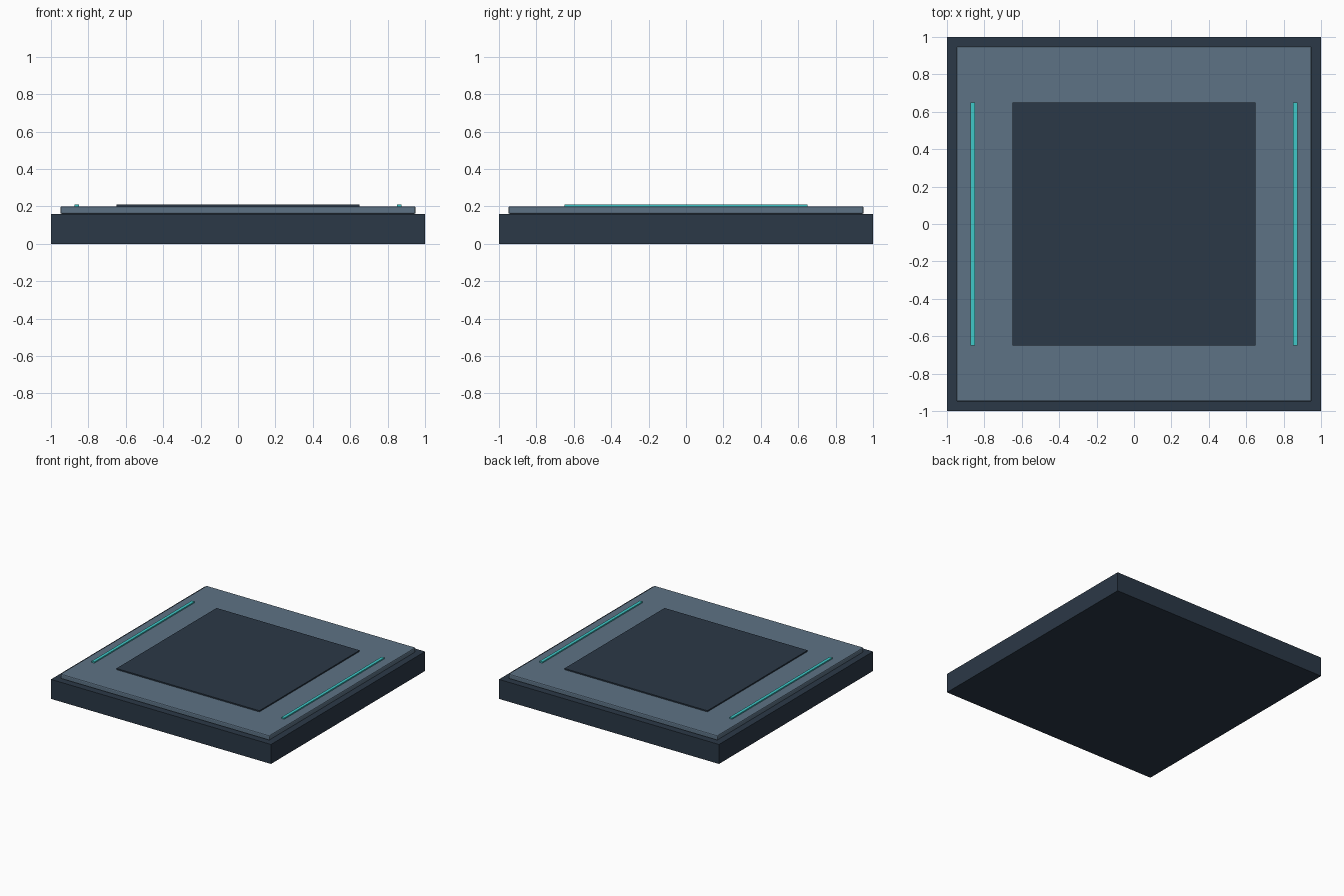
import bpy, bmesh

if "Cube" in bpy.data.objects:
    bpy.data.objects.remove(bpy.data.objects["Cube"])


def material(name, color):
    m = bpy.data.materials.new(name)
    m.diffuse_color = (*color, 1)
    m.use_nodes = True
    m.node_tree.nodes["Principled BSDF"].inputs["Base Color"].default_value = m.diffuse_color
    return m


def box(name, size, x, z0, z1, mat, bevel=0.0):
    """Box of size (sx, sy) centred on (x, 0), from z0 to z1."""
    bm = bmesh.new()
    bmesh.ops.create_cube(bm, size=1)
    for v in bm.verts:
        v.co.x = v.co.x * size[0] + x
        v.co.y *= size[1]
        v.co.z = z0 + (v.co.z + 0.5) * (z1 - z0)
    me = bpy.data.meshes.new(name)
    bm.to_mesh(me)
    bm.free()
    me.materials.append(mat)
    ob = bpy.data.objects.new(name, me)
    bpy.context.collection.objects.link(ob)
    if bevel:
        mod = ob.modifiers.new("edge_bevel", "BEVEL")
        mod.width = bevel
        mod.segments = 2
    return ob


dark = material("dark_metal", (0.024, 0.04, 0.063))
steel = material("steel_blue", (0.11, 0.17, 0.235))
glow = material("teal_light", (0.05, 0.58, 0.58))

# Base slab and raised floor plate
box("base_slab", (2, 2), 0, 0, 0.16, dark)
box("floor_plate", (1.9, 1.9), 0, 0.16, 0.20, steel, 0.008)

# Centre inlay panel
box("centre_panel", (1.3, 1.3), 0, 0.195, 0.21, dark)

# Light strips on both sides
for side, label in ((-1, "left"), (1, "right")):
    box(f"light_strip_{label}", (0.025, 1.3), side * 0.8625, 0.195, 0.21, glow)
